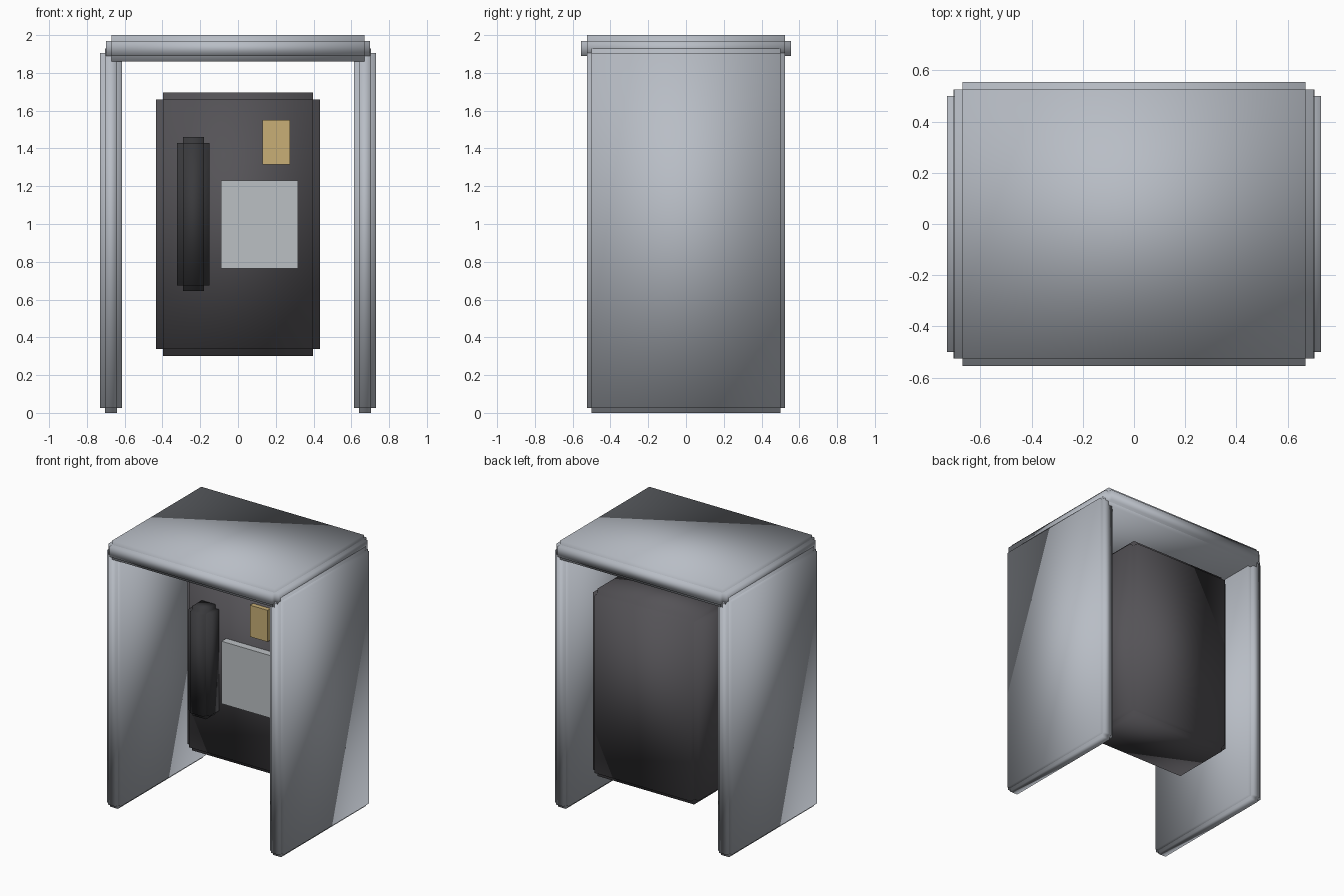
import bpy
import bmesh
from mathutils import Matrix, Vector

default = bpy.data.objects.get("Cube")
if default:
    bpy.data.objects.remove(default, do_unlink=True)


def material(name, rgb):
    mat = bpy.data.materials.new(name)
    mat.use_nodes = True
    colour = (*rgb, 1.0)
    mat.diffuse_color = colour
    mat.node_tree.nodes["Principled BSDF"].inputs["Base Color"].default_value = colour
    return mat


steel = material("brushed steel", (0.48, 0.51, 0.56))
charcoal = material("charcoal housing", (0.09, 0.086, 0.095))
black = material("black plastic", (0.042, 0.042, 0.046))
silver = material("silver keypad", (0.50, 0.53, 0.55))
gold = material("gold plate", (0.58, 0.43, 0.18))


def box(name, low, high, mat, step=0.0):
    """Box between two corners; a step cuts a square rebate along all edges."""
    low, high = Vector(low), Vector(high)
    centre, size = (low + high) / 2, high - low
    bm = bmesh.new()
    # One cuboid per axis, full length on that axis and inset on the others
    for axis in range(3 if step else 1):
        dims = [size[i] if i == axis or not step else size[i] - 2 * step
                for i in range(3)]
        bmesh.ops.create_cube(
            bm, size=1, matrix=Matrix.Translation(centre) @ Matrix.Diagonal((*dims, 1)))
    for face in bm.faces:
        face.smooth = step > 0
    mesh = bpy.data.meshes.new(name)
    bm.to_mesh(mesh)
    bm.free()
    mesh.materials.append(mat)
    obj = bpy.data.objects.new(name, mesh)
    bpy.context.collection.objects.link(obj)
    return obj


# Shelter: two side walls and the roof
for side, inner, outer in (("left", 0.615, 0.73), ("right", -0.73, -0.615)):
    box(side + "_wall", (inner, -0.525, 0), (outer, 0.525, 1.93), steel, 0.025)
box("roof", (-0.70, -0.555, 1.86), (0.70, 0.555, 2.0), steel, 0.03)

# Telephone housing with its fittings
box("housing", (-0.435, -0.01, 0.30), (0.435, 0.51, 1.695), charcoal, 0.037)
box("handset", (-0.322, -0.15, 0.645), (-0.15, 0.03, 1.46), black, 0.03)
box("keypad", (-0.09, -0.065, 0.765), (0.317, 0.03, 1.23), silver)
box("coin_plate", (0.13, -0.045, 1.315), (0.275, 0.03, 1.55), gold)
